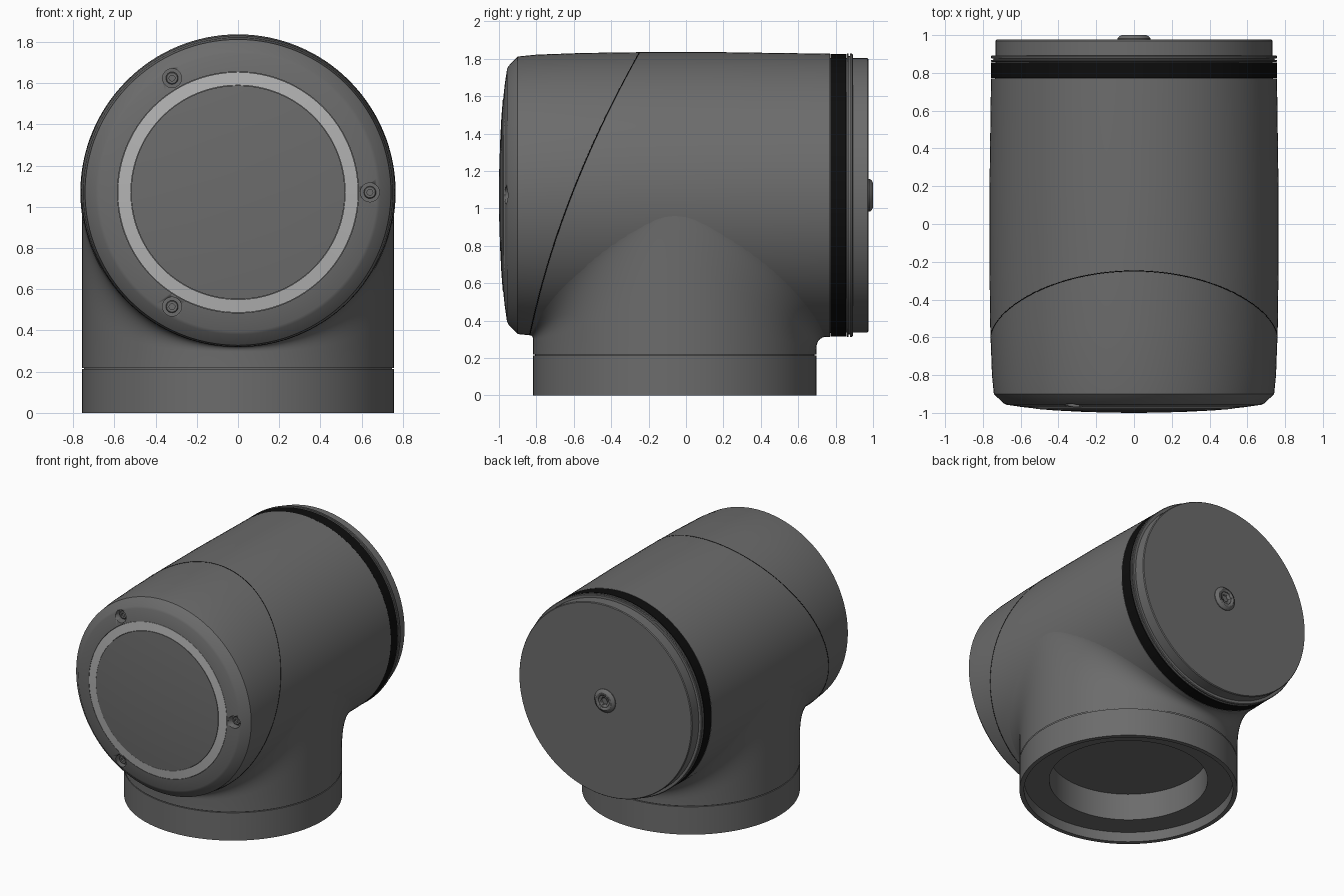
import bpy, bmesh, math
from mathutils import Vector

if "Cube" in bpy.data.objects:
    bpy.data.objects.remove(bpy.data.objects["Cube"])

ZC, YB = 1.07, -0.06      # height of the horizontal axis, y of the vertical axis
RB = 0.757                # base radius


def material(name, v):
    m = bpy.data.materials.new(name)
    m.diffuse_color = (v, v, v, 1)
    m.use_nodes = True
    m.node_tree.nodes["Principled BSDF"].inputs["Base Color"].default_value = m.diffuse_color
    return m


GREY, PALE, BLACK = material("dark_grey", 0.15), material("pale_grey", 0.45), material("black", 0.004)


def finish(name, bm, mat, angle=25):
    bmesh.ops.remove_doubles(bm, verts=bm.verts, dist=1e-5)
    bmesh.ops.recalc_face_normals(bm, faces=bm.faces)
    me = bpy.data.meshes.new(name)
    bm.to_mesh(me)
    bm.free()
    ob = bpy.data.objects.new(name, me)
    bpy.context.collection.objects.link(ob)
    me.materials.append(mat)
    bpy.ops.object.select_all(action='DESELECT')
    ob.select_set(True)
    bpy.context.view_layer.objects.active = ob
    bpy.ops.object.shade_smooth_by_angle(angle=math.radians(angle))
    return ob


def lathe(name, pts, mat=GREY, axis='y', center=(0, ZC), closed=False, steps=128):
    """Revolve (radius, position) points; center is (x, z) for axis y and (x, y) for axis z."""
    a, b = center
    if axis == 'y':
        place, cen, ax = (lambda r, t: (a + r, t, b)), (a, 0, b), (0, 1, 0)
    else:
        place, cen, ax = (lambda r, t: (a + r, b, t)), (a, b, 0), (0, 0, 1)
    bm = bmesh.new()
    vs = [bm.verts.new(place(r, t)) for r, t in pts]
    es = [bm.edges.new(p) for p in zip(vs, vs[1:])]
    if closed:
        es.append(bm.edges.new((vs[-1], vs[0])))
    bmesh.ops.spin(bm, geom=vs + es, cent=cen, axis=ax, angle=2 * math.pi, steps=steps)
    return finish(name, bm, mat)


def cut(target, cutter):
    mod = target.modifiers.new("cut", 'BOOLEAN')
    mod.operation, mod.solver, mod.object = 'DIFFERENCE', 'EXACT', cutter
    bpy.context.view_layer.objects.active = target
    bpy.ops.object.modifier_apply(modifier=mod.name)
    bpy.data.objects.remove(cutter)


def cylinder_y(name, x, z, r, y0, y1, sides):
    return lathe(name, [(0, y0), (r, y0), (r, y1), (0, y1)], GREY, 'y', (x, z), steps=sides)


# Horizontal housing: slightly barrelled, chamfered front
SIDE = [(0.742, -0.90), (0.752, -0.80), (0.761, -0.55), (0.765, -0.25), (0.765, 0.20), (0.757, 0.77)]


def side_radius(y):
    for (r0, y0), (r1, y1) in zip(SIDE, SIDE[1:]):
        if y0 <= y <= y1:
            return r0 + (r1 - r0) * (y - y0) / (y1 - y0)
    return SIDE[0][0] if y < 0 else SIDE[-1][0]


housing = lathe("housing", [(0, -0.96), (0.585, -0.96), (0.585, -0.970), (0.675, -0.957), (0.69, -0.95)] + SIDE
                + [(0.735, 0.77), (0.735, 0.80), (0, 0.80)])

# Front trim ring and domed lens
lathe("front_ring", [(0.52, -0.95), (0.52, -0.977), (0.583, -0.970), (0.583, -0.95)], PALE, closed=True)
lathe("front_dome", [(0, -1.0), (0.14, -0.9985), (0.28, -0.994), (0.42, -0.987), (0.518, -0.979),
                     (0.518, -0.955), (0, -0.955)])

# Three recessed screws on the front
for i in range(3):
    a = i * 2 * math.pi / 3
    x, z = 0.64 * math.cos(a), ZC + 0.64 * math.sin(a)
    cut(housing, cylinder_y("screw_cutter", x, z, 0.046, -1.0, -0.91, 32))
    lathe("front_screw", [(0, -0.925), (0.014, -0.925), (0.014, -0.938), (0.026, -0.938), (0.030, -0.934),
                          (0.030, -0.905), (0, -0.905)], GREY, 'y', (x, z), steps=24)

# Rear: black seal, grooved collar, end cap and socket button
lathe("black_seal", [(0.72, 0.772), (0.756, 0.772), (0.756, 0.855), (0.72, 0.855)], BLACK, closed=True)
lathe("rear_collar", [(0.70, 0.79), (0.70, 0.857), (0.752, 0.857), (0.757, 0.862), (0.757, 0.868), (0.745, 0.870),
                      (0.745, 0.876), (0.757, 0.878), (0.757, 0.888), (0.752, 0.892), (0.70, 0.892)], closed=True)
lathe("end_cap", [(0, 0.85), (0.733, 0.85), (0.733, 0.970), (0.728, 0.976), (0, 0.976)])
button = lathe("rear_button", [(0, 0.96), (0.088, 0.96), (0.088, 0.982), (0.080, 0.992), (0.066, 1.0),
                               (0, 1.0)], steps=48)
cut(button, cylinder_y("recess_cutter", 0, ZC, 0.046, 0.992, 1.05, 32))
cut(button, cylinder_y("hex_cutter", 0, ZC, 0.030, 0.972, 1.05, 6))

# Seam around the housing: a thin curved line
cu = bpy.data.curves.new("housing_seam", 'CURVE')
cu.dimensions, cu.bevel_depth, cu.bevel_resolution = '3D', 0.003, 1
sp = cu.splines.new('POLY')
N = 128
sp.points.add(N - 1)
sp.use_cyclic_u = True
for i, p in enumerate(sp.points):
    a = 2 * math.pi * i / N
    z = ZC + 0.765 * math.cos(a)
    y = -0.83 + 0.31 * (z - 0.33) + 0.12 * (z - 0.33) * (z - 1.2)
    r = side_radius(y) - 0.001
    p.co = (r * math.sin(a), y, ZC + r * math.cos(a), 1)
seam = bpy.data.objects.new("housing_seam", cu)
cu.materials.append(BLACK)
bpy.context.collection.objects.link(seam)

# Neck: vertical cylinder flowing into the housing with a variable fillet
bm = bmesh.new()
cols, K = [], 10
for i in range(N):
    a = 2 * math.pi * i / N
    c, s = math.cos(a), math.sin(a)
    x, y = RB * c, YB + RB * s
    d = (0.065 if s > 0 else 0.025) + 0.30 * c * c
    ye = y + d * s
    top = lambda yy: ZC - math.sqrt(max(side_radius(yy) ** 2 - x * x, 0)) + 0.002
    p0, p1, p2 = Vector((x, y, top(y) - d)), Vector((x, y, top(y))), Vector((x, ye, top(ye)))
    col = [Vector((x, y, 0.219))]
    for k in range(K + 1):
        t = k / K
        col.append(p0 * (1 - t) ** 2 + p1 * 2 * t * (1 - t) + p2 * t * t)
    cols.append([bm.verts.new(v) for v in col])
for i in range(N):
    A, B = cols[i], cols[(i + 1) % N]
    for k in range(K + 1):
        bm.faces.new((A[k], B[k], B[k + 1], A[k + 1]))
finish("neck", bm, GREY, 40)

# Base ring with stepped recess underneath
lathe("base_ring", [(0, 0.29), (0.747, 0.29), (0.747, 0.213), (RB, 0.213), (RB, 0), (0.725, 0), (0.725, 0.075),
                    (0.55, 0.075), (0.55, 0.28), (0, 0.28)], axis='z', center=(0, YB))
